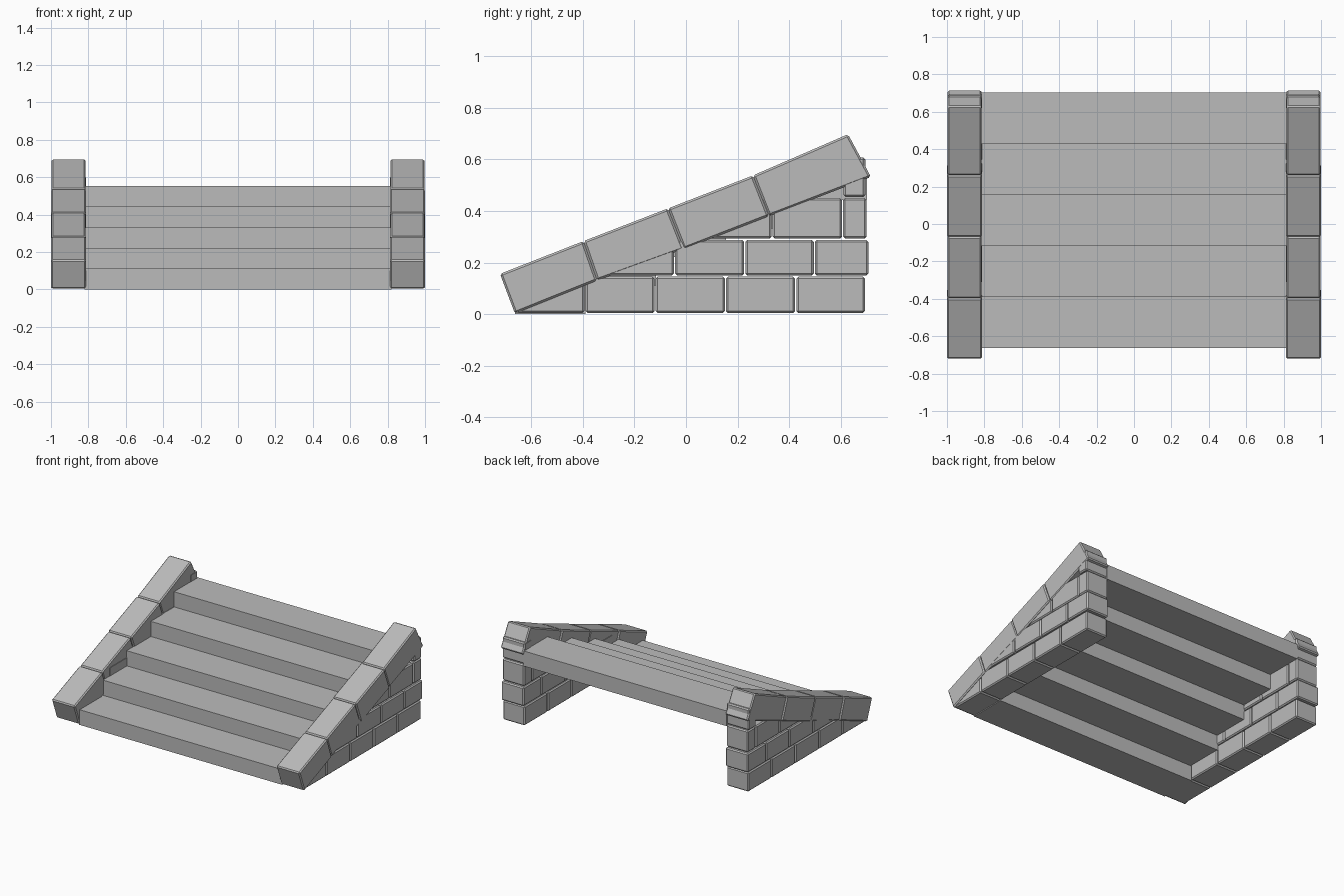
import bpy
import bmesh

cube = bpy.data.objects.get("Cube")
if cube:
    bpy.data.objects.remove(cube, do_unlink=True)

stone = bpy.data.materials.new("grey_stone")
stone.use_nodes = True
GREY = (0.5, 0.5, 0.5, 1)
stone.diffuse_color = GREY
stone.node_tree.nodes["Principled BSDF"].inputs["Base Color"].default_value = GREY


def prism(name, outline, x0, x1, bevel=0.0):
    """Extrude a (y, z) outline from x0 to x1, with softened edges."""
    bm = bmesh.new()
    face = bm.faces.new([bm.verts.new((x0, y, z)) for y, z in outline])
    extruded = bmesh.ops.extrude_face_region(bm, geom=[face])["geom"]
    moved = [v for v in extruded if isinstance(v, bmesh.types.BMVert)]
    bmesh.ops.translate(bm, verts=moved, vec=(x1 - x0, 0, 0))
    bmesh.ops.recalc_face_normals(bm, faces=bm.faces)
    mesh = bpy.data.meshes.new(name)
    bm.to_mesh(mesh)
    bm.free()
    mesh.materials.append(stone)
    obj = bpy.data.objects.new(name, mesh)
    bpy.context.collection.objects.link(obj)
    if bevel:
        mod = obj.modifiers.new("soft_edges", "BEVEL")
        mod.width = bevel
        mod.segments = 1
    return obj


def rect(y0, y1, z0, z1):
    return [(y0, z0), (y1, z0), (y1, z1), (y0, z1)]


# Stair treads: five equal solid blocks
RISE, RUN, FRONT = 0.1105, 0.273, -0.663
for i in range(5):
    y = FRONT + i * RUN
    prism(f"step_{i + 1}", rect(y, y + RUN, i * RISE, (i + 1) * RISE), -0.82, 0.82)

# Brick courses: bottom, top, then the joints from front to back
courses = [
    (0.004, 0.145, (-0.66, -0.392, -0.12, 0.153, 0.426, 0.697)),
    (0.15, 0.288, (-0.32, -0.045, 0.228, 0.498, 0.71)),
    (0.293, 0.45, (0.06, 0.334, 0.608, 0.703)),
    (0.454, 0.607, (0.61, 0.698)),
]
# Sloping coping: joints along the top edge and along the bottom edge
top_edge = [(-0.722, 0.156), (-0.398, 0.283), (-0.07, 0.41), (0.26, 0.538), (0.629, 0.698)]
low_edge = [(-0.664, 0.002), (-0.345, 0.13), (-0.008, 0.252), (0.322, 0.38), (0.718, 0.532)]

for side, sign in (("left", 1), ("right", -1)):
    for c, (z0, z1, joints) in enumerate(courses):
        # Alternate courses sit slightly proud of each other
        outer = 0.99 if c % 2 == 0 else 0.995
        for b, (y0, y1) in enumerate(zip(joints, joints[1:])):
            prism(f"{side}_brick_{c + 1}_{b + 1}", rect(y0 + 0.002, y1 - 0.002, z0, z1),
                  sign * 0.814, sign * outer, 0.008)
    for i in range(4):
        outline = [low_edge[i], low_edge[i + 1], top_edge[i + 1], top_edge[i]]
        inset = 0.004 * (i % 2)
        prism(f"{side}_coping_{i + 1}", outline,
              sign * (0.812 + inset), sign * (1.0 - inset), 0.008)
